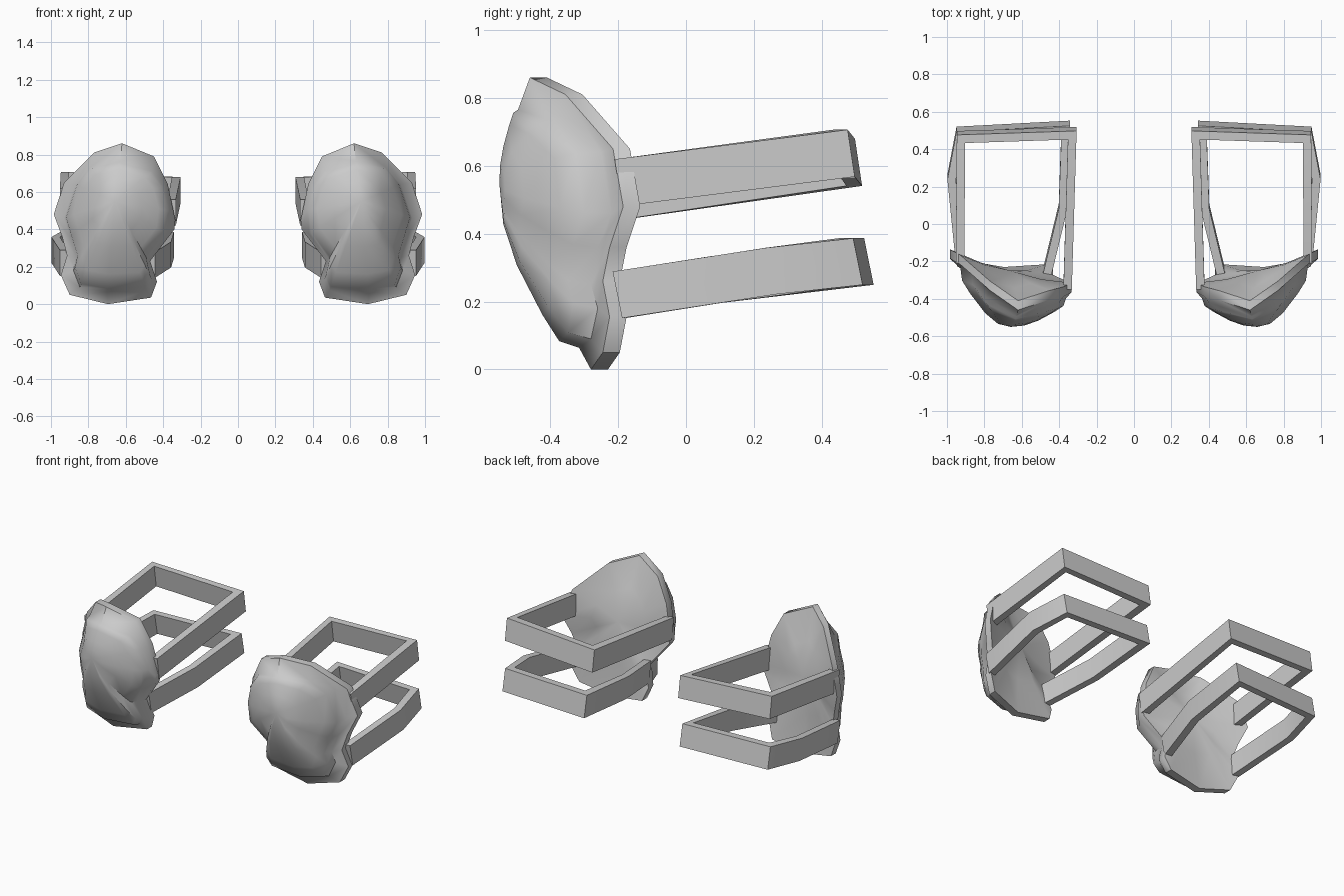
import bpy, bmesh, math
from mathutils import Vector

cube = bpy.data.objects.get("Cube")
if cube:
    bpy.data.objects.remove(cube, do_unlink=True)

grey = bpy.data.materials.new("plain grey")
grey.use_nodes = True
colour = (0.6, 0.6, 0.6, 1)
grey.diffuse_color = colour
grey.node_tree.nodes["Principled BSDF"].inputs["Base Color"].default_value = colour

# Pad outline: rim x, rim y, rim z, crease x, crease z
OUTLINE = [
    (.62, -.435, .86, .63, .765),
    (.77, -.33, .81, .79, .73),
    (.93, -.19, .65, .87, .64),
    (.985, -.16, .48, .93, .46),
    (.94, -.2, .36, .9, .36),
    (.914, -.22, .26, .866, .25),
    (.947, -.2, .155, .88, .18),
    (.9, -.22, .05, .845, .09),
    (.695, -.255, 0, .7, .064),
    (.465, -.24, .035, .49, .075),
    (.433, -.26, .12, .46, .13),
    (.47, -.28, .23, .485, .24),
    (.34, -.34, .4, .38, .375),
    (.335, -.34, .45, .365, .5),
    (.375, -.36, .64, .4, .63),
    (.45, -.38, .79, .46, .71),
]
FRONT = Vector((.66, -.55, .55))
BACK = Vector((.66, -.25, .48))
# How far toward the middle each dome ring sits, and how far it bulges
DOME = [(.96, .25), (.8, .46), (.5, .78), (.25, .95)]


def finish(name, bm, side, angle):
    """Flip to the wanted side and make a smooth-shaded object."""
    for v in bm.verts:
        v.co.x *= side
    bmesh.ops.recalc_face_normals(bm, faces=bm.faces)
    mesh = bpy.data.meshes.new(name)
    bm.to_mesh(mesh)
    bm.free()
    mesh.materials.append(grey)
    obj = bpy.data.objects.new(name, mesh)
    bpy.context.collection.objects.link(obj)
    bpy.ops.object.select_all(action='DESELECT')
    obj.select_set(True)
    bpy.context.view_layer.objects.active = obj
    bpy.ops.object.shade_smooth_by_angle(angle=math.radians(angle))


def bridge(bm, a, b):
    n = len(a)
    for i in range(n):
        j = (i + 1) % n
        bm.faces.new((a[i], a[j], b[j], b[i]))


def build_pad(name, side):
    rim = [Vector(p[:3]) for p in OUTLINE]
    crease = [Vector((p[3], p[1] - .06, p[4])) for p in OUTLINE]
    half = Vector((0, .025, 0))
    loops = [[p.lerp(BACK, .5) for p in rim],
             [p + half for p in rim],
             [p - half for p in rim],
             crease]
    for t, bulge in DOME:
        ring = []
        for p in crease:
            q = FRONT.lerp(p, t)
            q.y = p.y + (FRONT.y - p.y) * bulge
            ring.append(q)
        loops.append(ring)
    bm = bmesh.new()
    rings = [[bm.verts.new(p) for p in loop] for loop in loops]
    for a, b in zip(rings, rings[1:]):
        bridge(bm, a, b)
    for ring, tip in ((rings[0], BACK), (rings[-1], FRONT)):
        centre = bm.verts.new(tip)
        for i, v in enumerate(ring):
            bm.faces.new((v, ring[(i + 1) % len(ring)], centre))
    finish(name, bm, side, 50)


def build_strap(name, side, path, height, thick, slope):
    """Sweep a tall flat section along a path with mitred corners."""
    pts = [Vector(p) for p in path]
    up = Vector((0, -math.sin(slope), math.cos(slope))) * height / 2
    bm = bmesh.new()
    rings = []
    for i, p in enumerate(pts):
        before = (p - pts[i - 1]).xy.normalized() if i else None
        after = (pts[i + 1] - p).xy.normalized() if i < len(pts) - 1 else None
        before, after = before or after, after or before
        along = (before + after).normalized()
        reach = thick / 2 / max(.5, along.dot(before))
        out = Vector((along.y, -along.x, 0)) * reach
        rings.append([bm.verts.new(p + a * out + b * up)
                      for a, b in ((1, 1), (1, -1), (-1, -1), (-1, 1))])
    for a, b in zip(rings, rings[1:]):
        bridge(bm, a, b)
    bm.faces.new(rings[0])
    bm.faces.new(rings[-1])
    finish(name, bm, side, 40)


# Strap paths run from the inner edge of the pad round to the outer edge
UPPER = [(.355, -.34, .49), (.33, .485, .61), (.925, .465, .637), (.93, -.2, .55)]
LOWER = [(.465, -.26, .21), (.38, .09, .265), (.365, .515, .318),
         (.93, .485, .318), (.975, .25, .29), (.93, -.2, .22)]

for side, label in ((1, "left"), (-1, "right")):
    build_pad(label + "_knee_pad", side)
    build_strap(label + "_upper_strap", side, UPPER, .14, .045, .15)
    build_strap(label + "_lower_strap", side, LOWER, .14, .045, .2)
